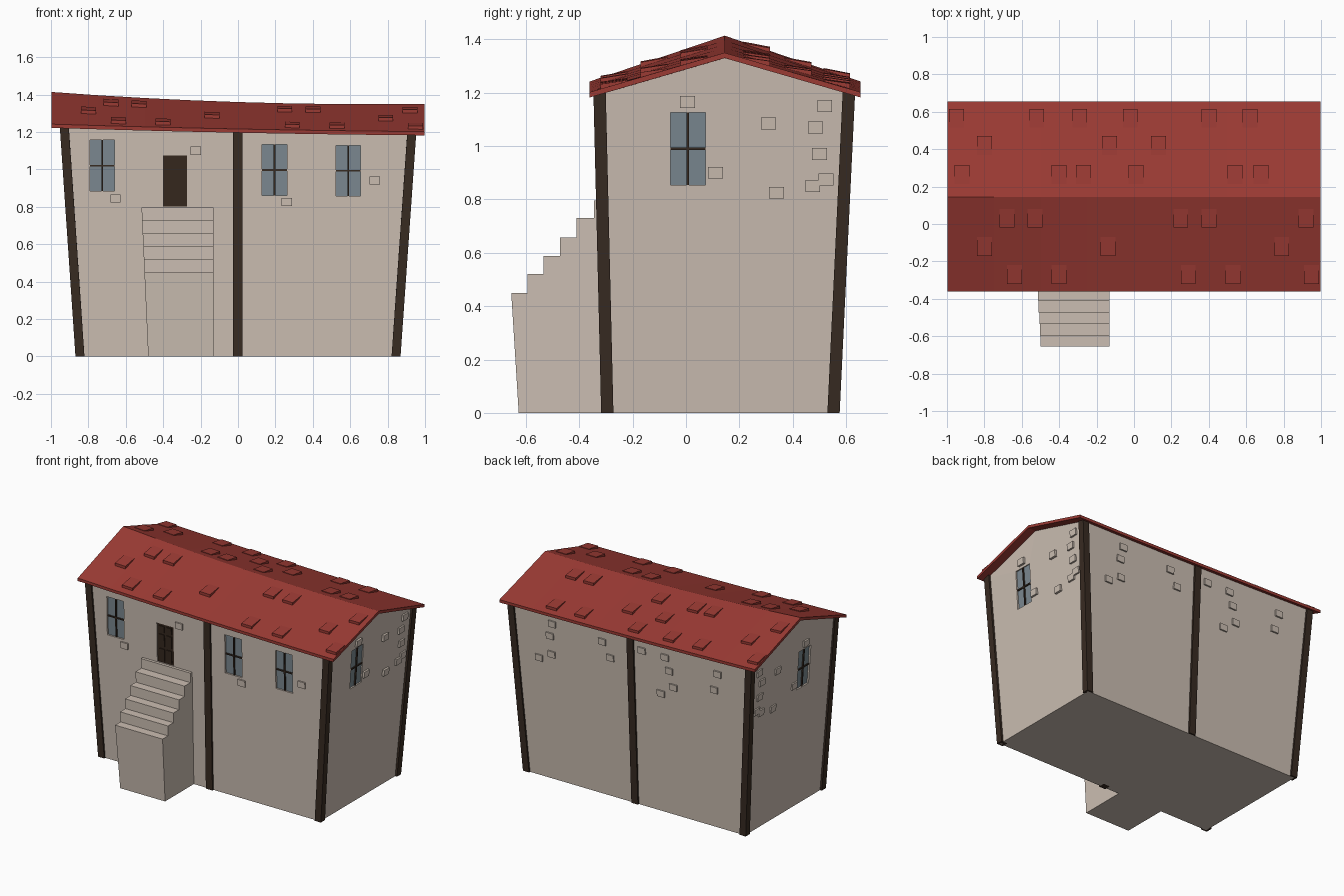
import bpy, bmesh

if "Cube" in bpy.data.objects:
    bpy.data.objects.remove(bpy.data.objects["Cube"])


def mat(name, c):
    m = bpy.data.materials.new(name)
    m.diffuse_color = (*c, 1)
    m.use_nodes = True
    m.node_tree.nodes["Principled BSDF"].inputs["Base Color"].default_value = m.diffuse_color
    return m


PLASTER = mat("plaster", (0.60, 0.515, 0.445))
RED = mat("red_tile", (0.33, 0.043, 0.034))
TIMBER = mat("dark_timber", (0.04, 0.024, 0.016))
DOOR = mat("door_wood", (0.036, 0.021, 0.013))
GLASS = mat("window_glass", (0.20, 0.25, 0.285))


def make(name, lofts, material):
    """Each loft is a list of equal rings of points, skinned and capped."""
    bm = bmesh.new()
    for rings in lofts:
        vs = [[bm.verts.new(p) for p in r] for r in rings]
        n = len(vs[0])
        for a, b in zip(vs, vs[1:]):
            for i in range(n):
                j = (i + 1) % n
                bm.faces.new((a[i], a[j], b[j], b[i]))
        bm.faces.new(vs[0])
        bm.faces.new(vs[-1])
    bmesh.ops.recalc_face_normals(bm, faces=bm.faces)
    me = bpy.data.meshes.new(name)
    bm.to_mesh(me)
    bm.free()
    me.materials.append(material)
    ob = bpy.data.objects.new(name, me)
    bpy.context.collection.objects.link(ob)
    return ob


# Sagging roof surface and flaring wall surface
RIDGE, FRONT, BACK, THICK = 0.145, -0.362, 0.655, 0.02


def roof_z(x, y):
    eave = 1.216 - 0.02 * x + 0.006 * x * x
    ridge = 1.36 - 0.032 * x + 0.022 * x * x
    t = (RIDGE - y) / (RIDGE - FRONT) if y < RIDGE else (y - RIDGE) / (BACK - RIDGE)
    return ridge + (eave - ridge) * t


def wall_x(z):
    return 0.855 + 0.07 * z


def wall_front(z):
    return -0.306 - 0.024 * z


def wall_back(z):
    return 0.564 + 0.048 * z


def surf(side, u, z, off):
    if side == "front":
        return (u, wall_front(z) - off, z)
    if side == "back":
        return (u, wall_back(z) + off, z)
    s = 1 if side == "right" else -1
    return (s * (wall_x(z) + off), u, z)


def slab(side, u, z, w, h, o0, o1):
    """Box lying on a leaning wall: centre u, z; offsets o0 to o1 outwards."""
    c = [(u - w / 2, z - h / 2), (u + w / 2, z - h / 2),
         (u + w / 2, z + h / 2), (u - w / 2, z + h / 2)]
    return [[surf(side, a, b, o) for a, b in c] for o in (o0, o1)]


# House walls with gables
rings = []
for t in (-1, -0.5, 0, 0.5, 1):
    xt = t * wall_x(1.2)
    yf, yb = wall_front(1.2), wall_back(1.2)
    under = THICK - 0.004
    zf, zr, zb = (roof_z(xt, y) - under for y in (yf, RIDGE, yb))
    rings.append([(t * wall_x(0), wall_front(0), 0),
                  (t * wall_x(zf), yf, zf),
                  (t * wall_x(zf), RIDGE, zr),
                  (t * wall_x(zb), yb, zb),
                  (t * wall_x(0), wall_back(0), 0)])
walls = make("house_walls", [rings], PLASTER)

# Window and door recesses
windows = [("front", -0.725, 1.02), ("front", 0.195, 0.997), ("front", 0.59, 0.993),
           ("right", 0.007, 0.99), ("left", 0.007, 0.99)]
W, H = 0.132, 0.272
DX, DZ, DW, DH = -0.337, 0.938, 0.13, 0.275
holes = [slab(s, u, z, W, H, -0.018, 0.05) for s, u, z in windows]
holes.append(slab("front", DX, DZ, DW, DH, -0.014, 0.05))
cutter = make("recess_cutter", holes, PLASTER)
cutter.hide_render = True
mod = walls.modifiers.new("recesses", "BOOLEAN")
mod.operation, mod.solver, mod.object = "DIFFERENCE", "EXACT", cutter
bpy.context.view_layer.objects.active = walls
bpy.ops.object.modifier_apply(modifier=mod.name)
bpy.data.objects.remove(cutter)

# Window panes and crossbars
make("window_panes", [slab(s, u, z, W, H, -0.02, -0.012) for s, u, z in windows], GLASS)
bars = []
for s, u, z in windows:
    bars.append(slab(s, u, z, 0.009, H, -0.013, -0.003))
    bars.append(slab(s, u, z, W, 0.009, -0.013, -0.004))
make("window_bars", bars, TIMBER)

# Panelled door
make("door", [slab("front", DX, DZ, DW, DH, -0.016, -0.006)], DOOR)
make("door_panels", [slab("front", DX + dx, DZ + dz, 0.04, h, -0.008, 0.0)
                     for dx in (-0.028, 0.028)
                     for dz, h in ((0.1, 0.045), (0.02, 0.085), (-0.082, 0.085))], DOOR)

# Stones showing through the plaster
gable = [(0.005, 1.165), (0.11, 0.9), (0.31, 1.085), (0.34, 0.825), (0.52, 1.15),
         (0.485, 1.07), (0.5, 0.97), (0.525, 0.875), (0.475, 0.85)]
stones = {
    "front": [(-0.225, 1.1), (-0.655, 0.845), (0.26, 0.825), (0.73, 0.94)],
    "right": gable,
    "left": gable,
    "back": [(0.61, 1.12), (0.63, 1.03), (0.62, 0.9), (0.72, 0.85), (0.22, 1.1),
             (0.16, 1.0), (-0.09, 1.12), (-0.27, 1.12), (-0.3, 1.03), (-0.33, 0.92),
             (-0.23, 0.85), (-0.68, 1.11), (-0.65, 0.99)],
}
make("wall_stones", [slab(s, u, z, 0.056, 0.044, -0.01, 0.01)
                     for s, pts in stones.items() for u, z in pts], PLASTER)

# Timber posts at the corners and mid-walls
posts = []
for sx in (-1, 0, 1):
    for back in (False, True):
        ring = []
        for z in (0, 1.2):
            out = wall_x(z) + 0.014
            xs = (-0.028, 0.023) if sx == 0 else (sx * out, sx * (out - 0.048))
            yo = wall_back(z) + 0.012 if back else wall_front(z) - 0.012
            yi = yo - 0.046 if back else yo + 0.046
            pts = [(xs[0], yo), (xs[1], yo), (xs[1], yi), (xs[0], yi)]
            ring.append([(x, y, z if z == 0 else roof_z(x, y) - 0.015) for x, y in pts])
        posts.append(ring)
make("timber_posts", posts, TIMBER)

# Roof
rings = []
for i in range(9):
    x = -0.997 + 1.994 * i / 8
    ys = (FRONT, RIDGE, BACK)
    rings.append([(x, y, roof_z(x, y)) for y in ys]
                 + [(x, y, roof_z(x, y) - THICK) for y in reversed(ys)])
make("roof", [rings], RED)

# Raised roof tiles, keyed by the y of their lower edge
rows = {
    -0.02: (-0.68, -0.53, 0.25, 0.40, 0.92),
    -0.17: (-0.80, -0.14, 0.79),
    -0.32: (-0.64, -0.40, 0.29, 0.53, 0.95),
    0.315: (-0.92, -0.40, -0.27, 0.01, 0.54, 0.68),
    0.47: (-0.80, -0.13, 0.13),
    0.615: (-0.95, -0.52, -0.29, -0.02, 0.40, 0.62),
}
tiles = []
for low, xs in rows.items():
    high = low + (0.1 if low < RIDGE else -0.1)
    for x in xs:
        ends = []
        for y, lift in ((low, 0.018), (high, 0.004)):
            a, b = x - 0.04, x + 0.04
            za, zb = roof_z(a, y), roof_z(b, y)
            ends.append([(a, y, za - 0.008), (b, y, zb - 0.008),
                         (b, y, zb + lift), (a, y, za + lift)])
        tiles.append(ends)
make("roof_tiles", tiles, RED)

# Front steps: stepped side profile, flaring to the left and front
heights = (0.45, 0.52, 0.588, 0.657, 0.73, 0.797)
edges = (-0.655, -0.595, -0.535, -0.472, -0.41, -0.345, -0.29)
profile = [(-0.25, 0), (-0.627, 0)]
for h, y0, y1 in zip(heights, edges, edges[1:]):
    profile += [(y0, h), (y1, h)]
profile.append((-0.25, heights[-1]))
make("front_steps", [[[(-0.48 - 0.045 * z, y, z) for y, z in profile],
                      [(-0.13, y, z) for y, z in profile]]], PLASTER)
